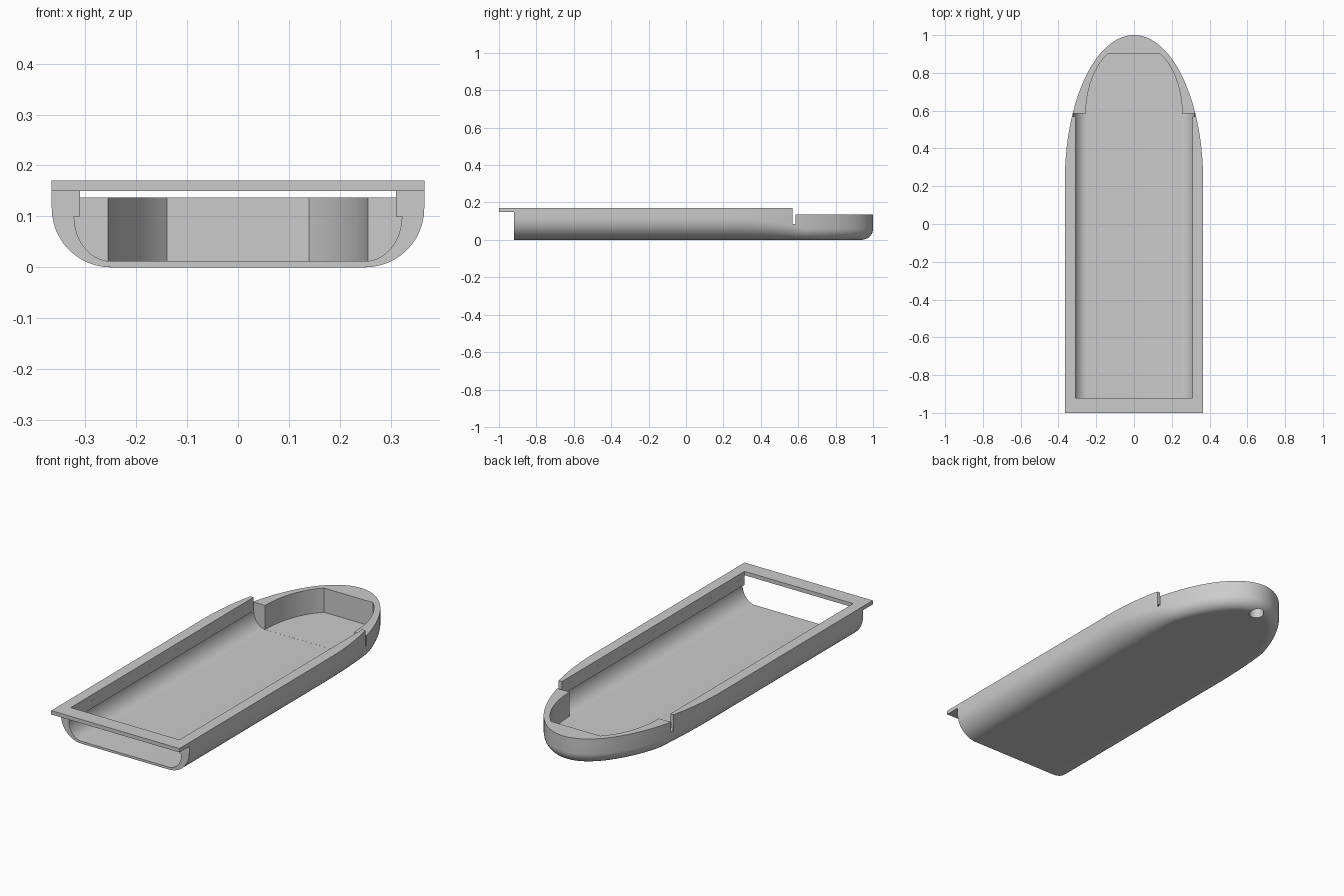
import bpy, bmesh
from math import sin, cos, pi, hypot

if "Cube" in bpy.data.objects:
    bpy.data.objects.remove(bpy.data.objects["Cube"])

HALF, FRONT, BEND, TIP, TOP = 0.366, -1.0, 0.23, 1.0, 0.17

grey = bpy.data.materials.new("plain_grey")
grey.use_nodes = True
grey.diffuse_color = (0.6, 0.6, 0.6, 1)
grey.node_tree.nodes["Principled BSDF"].inputs["Base Color"].default_value = (0.6, 0.6, 0.6, 1)


def loft(name, rings):
    """Closed solid through a stack of closed rings."""
    bm = bmesh.new()
    rows = [[bm.verts.new(p) for p in ring] for ring in rings]
    n = len(rows[0])
    for low, high in zip(rows, rows[1:]):
        for i in range(n):
            j = (i + 1) % n
            bm.faces.new((low[i], low[j], high[j], high[i]))
    bm.faces.new(rows[0][::-1])
    bm.faces.new(rows[-1])
    bmesh.ops.recalc_face_normals(bm, faces=bm.faces)
    mesh = bpy.data.meshes.new(name)
    bm.to_mesh(mesh)
    bm.free()
    mesh.materials.append(grey)
    obj = bpy.data.objects.new(name, mesh)
    bpy.context.collection.objects.link(obj)
    return obj


def prism_y(name, profile, y0, y1):
    return loft(name, [[(x, y, z) for x, z in profile] for y in (y0, y1)])


def prism_z(name, plan, z0, z1):
    return loft(name, [[(x, y, z) for x, y in plan] for z in (z0, z1)])


def box(name, half_x, y0, y1, z0, z1):
    return prism_z(name, [(-half_x, y0), (half_x, y0), (half_x, y1), (-half_x, y1)], z0, z1)


def mirrored(points):
    return points + [(-x, v) for x, v in reversed(points)]


# Plan outline with outward normals: straight sides and an elliptical nose
length = TIP - BEND
outline = [(HALF, FRONT, 1, 0)]
STEPS = 72
for i in range(STEPS + 1):
    c, s = cos(pi * i / STEPS), sin(pi * i / STEPS)
    nx, ny = c / HALF, s / length
    m = hypot(nx, ny)
    outline.append((HALF * c, BEND + length * s, nx / m, ny / m))
outline.append((-HALF, FRONT, -1, 0))


def fillet(x):
    return min(0.116, max(0.06, abs(x) - 0.25))


# Solid hull with a rounded lower edge that tightens towards the nose
rings = []
for k in range(13):
    a = pi / 2 * k / 12
    rings.append([(x - nx * fillet(x) * (1 - sin(a)), y - ny * fillet(x) * (1 - sin(a)),
                   fillet(x) * (1 - cos(a))) for x, y, nx, ny in outline])
rings.append([(x, y, TOP) for x, y, _, _ in outline])
hull = loft("tray_hull", rings)

# Main channel: flat floor, rounded sides, small lip above
arc = [(0.25 + 0.072 * sin(pi / 2 * k / 12), 0.1 - 0.088 * cos(pi / 2 * k / 12)) for k in range(13)]
channel = mirrored(arc + [(0.31, 0.1), (0.31, 0.149)])

# Nose pocket: elliptical sides cut off by a flat end wall
pocket = [(0.255, 0.58)]
for k in range(15):
    t = 0.99 * k / 14
    pocket.append((0.255 * cos(t), 0.585 + 0.377 * sin(t)))

cutters = [
    box("front_step_cutter", 1, -1.2, -0.92, -0.1, 0.15),
    prism_y("channel_cutter", channel, -1.1, 0.585),
    box("opening_cutter", 0.3101, -0.92, 0.585, 0.14, 0.3),
    box("nose_top_cutter", 1, 0.575, 1.2, 0.137, 0.3),
    box("slot_cutter", 1, 0.57, 0.5852, 0.085, 0.3),
    prism_z("pocket_cutter", mirrored(pocket), 0.0123, 0.3),
    prism_z("hole_cutter", [(0.036 * cos(pi * k / 16), 0.94 + 0.036 * sin(pi * k / 16))
                            for k in range(32)], -0.1, 0.06),
]

# Carve the hull, then drop the cutters
bpy.context.view_layer.objects.active = hull
for cutter in cutters:
    cutter.hide_render = True
    mod = hull.modifiers.new("carve", "BOOLEAN")
    mod.operation, mod.solver, mod.object = "DIFFERENCE", "EXACT", cutter
    bpy.ops.object.modifier_apply(modifier=mod.name)
    bpy.data.objects.remove(cutter)

# Smooth curved walls, keep edges sharp
bpy.ops.object.select_all(action="DESELECT")
hull.select_set(True)
bpy.ops.object.shade_smooth_by_angle(angle=0.5)
